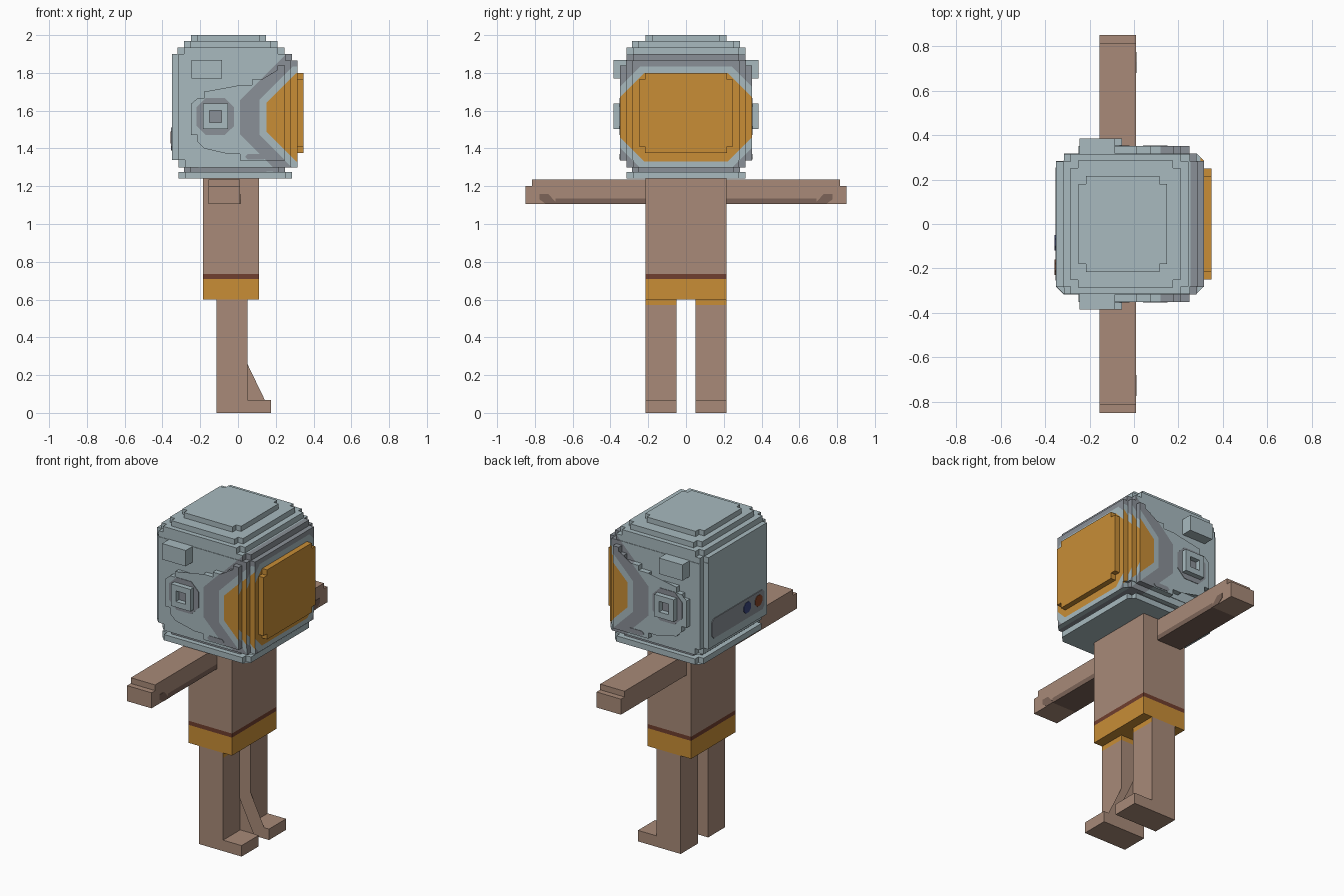
import bpy, bmesh, math
from mathutils import Vector

cube = bpy.data.objects.get("Cube")
if cube:
    bpy.data.objects.remove(cube, do_unlink=True)


def material(name, r, g, b):
    lin = [((c / 255 + 0.055) / 1.055) ** 2.4 for c in (r, g, b)] + [1.0]
    m = bpy.data.materials.new(name)
    m.use_nodes = True
    m.diffuse_color = lin
    bsdf = next(n for n in m.node_tree.nodes if n.type == 'BSDF_PRINCIPLED')
    bsdf.inputs["Base Color"].default_value = lin
    bsdf.inputs["Roughness"].default_value = 0.8
    return m


SKIN = material("skin", 168, 138, 120)
SHADE = material("skin_shade", 124, 100, 88)
ORANGE = material("orange", 200, 141, 54)
BAND = material("waistband_brown", 112, 62, 46)
LIGHT = material("pale_grey", 168, 186, 191)
DARK = material("dark_grey", 138, 144, 151)
BLUE = material("blue", 58, 70, 125)
RUST = material("rust", 135, 70, 40)


def prism(bm, outline, axis, lo, hi):
    """Extrude a 2D outline along x (y,z), y (x,z) or z (x,y)."""
    def place(p, h):
        v = list(p)
        v.insert(axis, h)
        return v
    a = [bm.verts.new(place(p, lo)) for p in outline]
    b = [bm.verts.new(place(p, hi)) for p in outline]
    n = len(outline)
    bm.faces.new(a)
    bm.faces.new(b[::-1])
    for i in range(n):
        bm.faces.new((a[i], b[i], b[(i + 1) % n], a[(i + 1) % n]))


def rect(u0, u1, v0, v1, n=0):
    """Rectangle, optionally with square notches of size n in its corners."""
    if not n:
        return [(u0, v0), (u1, v0), (u1, v1), (u0, v1)]
    return [(u0 + n, v0), (u1 - n, v0), (u1 - n, v0 + n), (u1, v0 + n),
            (u1, v1 - n), (u1 - n, v1 - n), (u1 - n, v1), (u0 + n, v1),
            (u0 + n, v1 - n), (u0, v1 - n), (u0, v0 + n), (u0 + n, v0 + n)]


def octagon(u0, u1, v0, v1, c):
    return [(u0 + c, v0), (u1 - c, v0), (u1, v0 + c), (u1, v1 - c),
            (u1 - c, v1), (u0 + c, v1), (u0, v1 - c), (u0, v0 + c)]


def finish(name, bm, mats, rule=None, cuts=()):
    """Slice along the colour borders, colour faces by the rule, make the object."""
    if cuts:
        bmesh.ops.triangulate(bm, faces=bm.faces[:])
    for co, no in cuts:
        bmesh.ops.bisect_plane(bm, geom=bm.verts[:] + bm.edges[:] + bm.faces[:],
                               plane_co=co, plane_no=no, dist=1e-5)
    bmesh.ops.recalc_face_normals(bm, faces=bm.faces[:])
    bm.normal_update()
    if rule:
        for f in bm.faces:
            f.material_index = rule(f.calc_center_median(), f.normal)
    me = bpy.data.meshes.new(name)
    bm.to_mesh(me)
    bm.free()
    for m in mats:
        me.materials.append(m)
    ob = bpy.data.objects.new(name, me)
    bpy.context.scene.collection.objects.link(ob)
    return ob


def part(name, mat, outline, axis, lo, hi):
    bm = bmesh.new()
    prism(bm, outline, axis, lo, hi)
    return finish(name, bm, [mat])


# Torso, waistband and shorts
for name, mat, z0, z1 in (("shorts", ORANGE, 0.60, 0.71), ("waistband", BAND, 0.71, 0.735),
                          ("torso", SKIN, 0.735, 1.24)):
    part(name, mat, rect(-0.185, 0.11, -0.215, 0.215), 2, z0, z1)

# Legs with feet, and arms
for side, s in (("left", 1), ("right", -1)):
    bm = bmesh.new()
    prism(bm, [(-0.115, 0), (0.175, 0), (0.175, 0.067), (0.05, 0.067), (0.05, 0.6), (-0.115, 0.6)],
          1, s * 0.05, s * 0.215)
    finish(side + "_leg", bm, [SKIN, ORANGE],
           lambda c, n: int(c.z > 0.57 and (n.x > 0.5 or n.y * s < -0.5)),
           [((0, 0, 0.57), (0, 0, 1))])

    bm = bmesh.new()
    prism(bm, [(0.21 * s, 1.105), (0.85 * s, 1.105), (0.85 * s, 1.20), (0.815 * s, 1.20),
               (0.815 * s, 1.235), (0.21 * s, 1.235)], 0, -0.155, 0.01)
    finish(side + "_arm", bm, [SKIN, SHADE],
           lambda c, n: int(abs(c.y) < 0.69 and c.z < 1.135 and (n.x > 0.5 or n.z < -0.5)),
           [((0, 0, 1.135), (0, 0, 1)), ((0, s * 0.69, 0), (0, 1, 0))])
    part(side + "_arm_mark", SHADE, [(s * 0.68, 1.105), (s * 0.73, 1.16), (s * 0.775, 1.16),
                                    (s * 0.775, 1.13), (s * 0.74, 1.105)], 0, 0.009, 0.012)

# Colour borders around the visor: nested eight-sided bands
CZ = 1.565
BANDS = [  # material slot, rear x, half height, side diagonal, front diagonal
    (2, 0.15, 0.235, -0.075, 0.455),
    (0, 0.115, 0.27, -0.02, 0.51),
    (1, 0.01, 0.34, 0.08, 9.0)]
cuts = [((0, 0, 1.275), (0, 0, 1)), ((0, 0, 1.30), (0, 0, 1))]
for slot, x, half, diag, ydiag in BANDS:
    cuts.append(((x, 0, 0), (1, 0, 0)))
    for s in (1, -1):
        cuts.append(((0, 0, CZ + s * half), (0, 0, 1)))
        cuts.append(((0, 0, CZ + s * diag), (-s, 0, 1)))
        if ydiag < 1:
            for t in (1, -1):
                cuts.append(((0, 0, CZ + s * ydiag), (0, t, s)))


def helmet_rule(c, n):
    if c.z < 1.276:
        return 0
    if c.z < 1.299:
        return 1
    dz = abs(c.z - CZ)
    for slot, x, half, diag, ydiag in BANDS:
        if c.x > x and dz < half and dz < c.x + diag:
            if n.x < 0.9 or c.x < 0.2 or dz + abs(c.y) < ydiag:
                return slot
    return 0


# Helmet shell: stacked stepped layers (x0, x1, half width, z0, z1)
bm = bmesh.new()
for x0, x1, y, z0, z1 in ((-0.315, 0.285, 0.315, 1.24, 1.275), (-0.285, 0.25, 0.285, 1.275, 1.30),
                          (-0.315, 0.315, 0.315, 1.30, 1.34), (-0.35, 0.315, 0.318, 1.34, 1.865),
                          (-0.35, 0.285, 0.315, 1.865, 1.90), (-0.32, 0.245, 0.315, 1.90, 1.935),
                          (-0.285, 0.21, 0.285, 1.935, 1.968), (-0.25, 0.148, 0.215, 1.968, 2.0)):
    prism(bm, rect(x0, x1, -y, y, 0.034), 2, z0, z1)
finish("helmet_shell", bm, [LIGHT, DARK, ORANGE], helmet_rule, cuts)

# Raised visor
part("visor", ORANGE, rect(-0.25, 0.25, 1.375, 1.80, 0.034), 0, 0.30, 0.348)

# Helmet sides: stepped panel, ear piece, upper box and painted marks
steps_top = [(0.25, 1.84), (0.21, 1.80), (0.175, 1.765), (0.075, 1.735), (0.01, 1.70),
             (-0.18, 1.665), (-0.215, 1.635)]
steps_low = [(-0.25, 1.47), (-0.215, 1.435), (-0.18, 1.40), (-0.05, 1.37), (0.01, 1.335)]
panel = []
for i, (x, z) in enumerate(steps_top):
    nx = steps_top[i + 1][0] if i + 1 < len(steps_top) else -0.25
    panel += [(x, z), (nx, z)]
for i, (x, z) in enumerate(steps_low):
    nx = steps_low[i + 1][0] if i + 1 < len(steps_low) else 0.25
    panel += [(x, z), (nx, z)]

for side, s in (("left", 1), ("right", -1)):
    bm = bmesh.new()
    prism(bm, panel, 1, s * 0.30, s * 0.35)
    finish(side + "_side_panel", bm, [LIGHT, DARK, ORANGE], helmet_rule, cuts)
    part(side + "_upper_box", LIGHT, rect(-0.245, -0.085, 1.77, 1.867), 1, s * 0.31, s * 0.384)
    part(side + "_ear_patch", DARK, octagon(-0.22, -0.02, 1.47, 1.668, 0.05), 1, s * 0.346, s * 0.353)
    part(side + "_low_mark", DARK, octagon(0.04, 0.15, 1.342, 1.37, 0.012), 1, s * 0.346, s * 0.353)
    # Square ring with an open centre
    bm = bmesh.new()
    for r in ((-0.185, -0.152, 1.502, 1.637), (-0.087, -0.053, 1.502, 1.637),
              (-0.152, -0.087, 1.502, 1.537), (-0.152, -0.087, 1.602, 1.637)):
        prism(bm, rect(*r), 1, s * 0.34, s * 0.384)
    finish(side + "_ear_ring", bm, [LIGHT])

# Painted strip and two round lights on the back of the helmet
part("back_strip", DARK, octagon(-0.255, 0.255, 1.39, 1.51, 0.02), 0, -0.354, -0.345)
for name, mat, y in (("blue_light", BLUE, -0.085), ("rust_light", RUST, -0.195)):
    part(name, mat, octagon(y - 0.035, y + 0.035, 1.425, 1.49, 0.02), 0, -0.357, -0.349)
